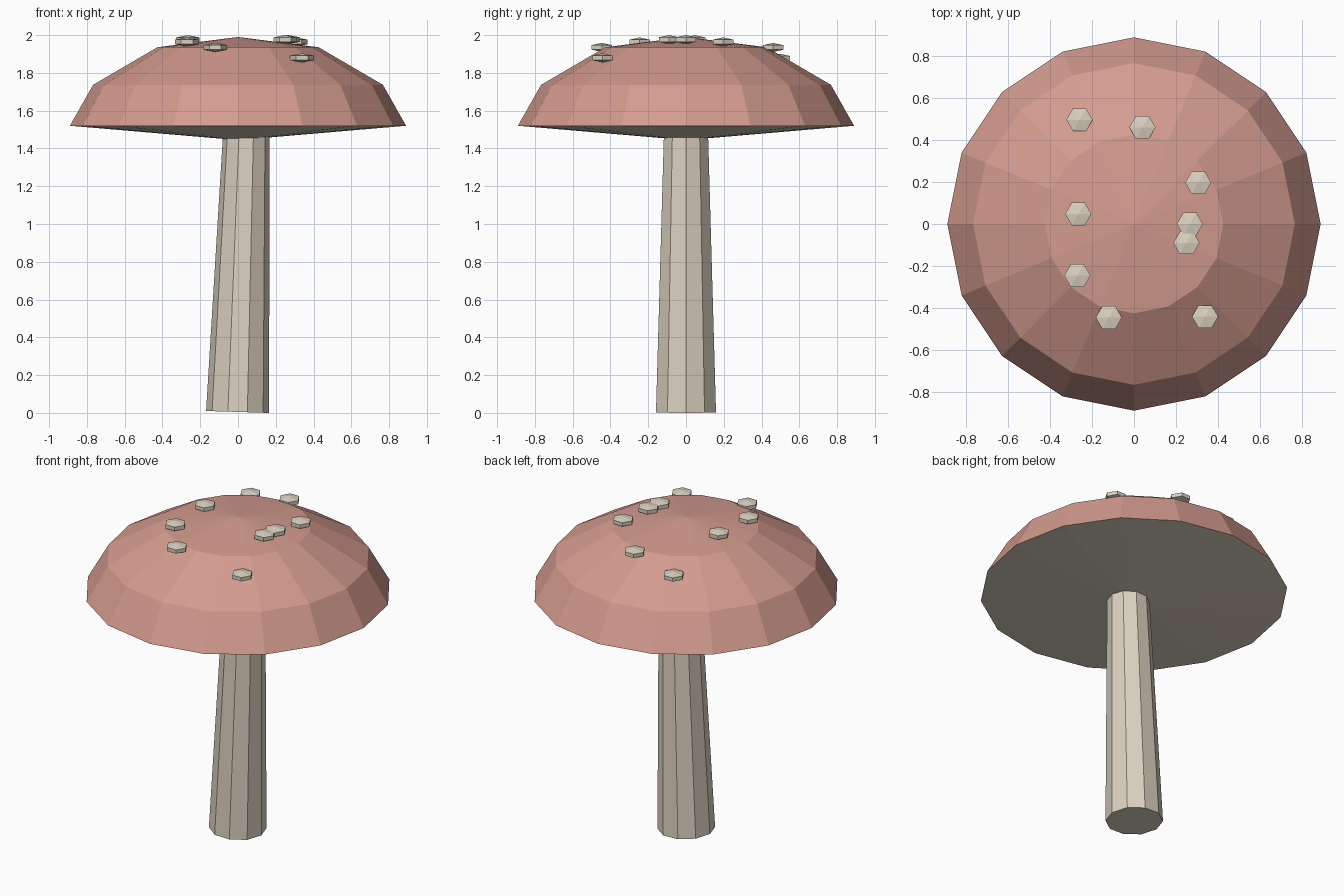
import bpy, bmesh, math
from mathutils import Matrix, Vector

if "Cube" in bpy.data.objects:
    bpy.data.objects.remove(bpy.data.objects["Cube"])


def material(name, rgb):
    m = bpy.data.materials.new(name)
    m.diffuse_color = (*rgb, 1.0)
    m.use_nodes = True
    m.node_tree.nodes["Principled BSDF"].inputs["Base Color"].default_value = m.diffuse_color
    return m


PINK = material("dusty pink", (0.66, 0.33, 0.275))
CREAM = material("cream", (0.71, 0.64, 0.53))


def lathe(name, profile, sides, mats, matrix=Matrix(), under=None):
    """Spin (radius, z) points, listed bottom to top, into a closed flat-faced solid."""
    bm = bmesh.new()
    rings = []
    for r, z in profile:
        if r == 0:
            rings.append([bm.verts.new((0, 0, z))] * sides)
        else:
            angles = [2 * math.pi * i / sides for i in range(sides)]
            rings.append([bm.verts.new((r * math.cos(a), r * math.sin(a), z)) for a in angles])
    for k, (lo, hi) in enumerate(zip(rings, rings[1:])):
        for i in range(sides):
            j = (i + 1) % sides
            corners = list(dict.fromkeys((lo[i], lo[j], hi[j], hi[i])))
            face = bm.faces.new(corners)
            face.material_index = 1 if k == under else 0
    # close open ends with flat polygons
    if profile[0][0] > 0:
        bm.faces.new(rings[0][::-1])
    if profile[-1][0] > 0:
        bm.faces.new(rings[-1])
    bmesh.ops.recalc_face_normals(bm, faces=bm.faces)
    mesh = bpy.data.meshes.new(name)
    bm.to_mesh(mesh)
    bm.free()
    for m in mats:
        mesh.materials.append(m)
    obj = bpy.data.objects.new(name, mesh)
    obj.matrix_world = matrix
    bpy.context.collection.objects.link(obj)
    return obj


# Cap: faceted dome with a shallow cream cone underneath
DOME = [(0.89, 1.52), (0.767, 1.737), (0.426, 1.936), (0, 1.99)]
lathe("cap", [(0, 1.444)] + DOME, 16, [PINK, CREAM], under=0)

# Stem: tapered and leaning slightly to +x, its top buried in the cap
lean = Matrix.Translation((-0.002, 0, 0.005)) @ Matrix.Rotation(0.031, 4, 'Y')
lathe("stem", [(0.167, 0), (0.122, 1.5)], 10, [CREAM], lean)


def dome_height(r):
    for (r0, z0), (r1, z1) in zip(DOME, DOME[1:]):
        if r1 <= r <= r0:
            return z0 + (z1 - z0) * (r0 - r) / (r0 - r1)


# Spots: small six-sided buttons resting on the dome
SPOTS = [(-0.26, 0.497), (0.04, 0.461), (0.306, 0.197), (0.266, 0.0), (0.25, -0.09),
         (-0.266, 0.048), (-0.27, -0.246), (-0.12, -0.446), (0.339, -0.442)]
BUTTON = [(0, -0.024), (0.0625, -0.012), (0.0625, 0.012), (0, 0.024)]
for n, (x, y) in enumerate(SPOTS, 1):
    z = dome_height(math.hypot(x, y)) + 0.02
    lathe(f"spot_{n}", BUTTON, 6, [CREAM], Matrix.Translation(Vector((x, y, z))))
